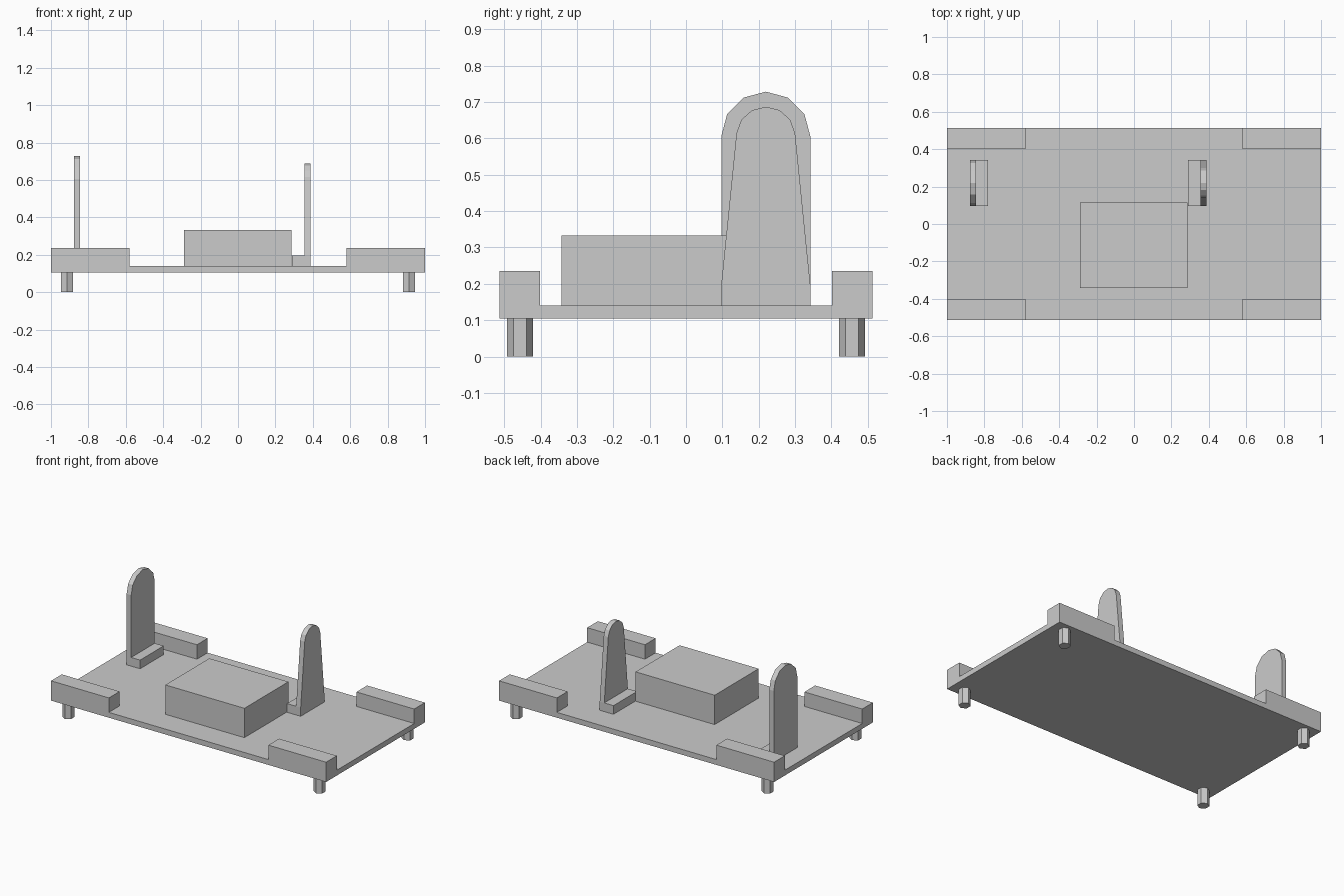
import bpy, bmesh
from math import sin, cos, pi, radians

cube = bpy.data.objects.get("Cube")
if cube:
    bpy.data.objects.remove(cube, do_unlink=True)

grey = bpy.data.materials.new("plain_grey")
grey.use_nodes = True
COLOUR = (0.6, 0.6, 0.6, 1)
grey.diffuse_color = COLOUR
grey.node_tree.nodes["Principled BSDF"].inputs["Base Color"].default_value = COLOUR

PLATE_BOTTOM, PLATE_TOP = 0.105, 0.14
HALF_DEPTH = 0.513


def prism(name, outline, offset):
    """Extrude a planar outline by the offset vector."""
    bm = bmesh.new()
    face = bm.faces.new([bm.verts.new(p) for p in outline])
    top = bmesh.ops.extrude_face_region(bm, geom=[face])["geom"]
    moved = [v for v in top if isinstance(v, bmesh.types.BMVert)]
    bmesh.ops.translate(bm, verts=moved, vec=offset)
    bmesh.ops.recalc_face_normals(bm, faces=bm.faces)
    mesh = bpy.data.meshes.new(name)
    bm.to_mesh(mesh)
    bm.free()
    mesh.materials.append(grey)
    obj = bpy.data.objects.new(name, mesh)
    bpy.context.collection.objects.link(obj)
    return obj


def box(name, x, y, z):
    outline = [(x[0], y[0], z[0]), (x[1], y[0], z[0]),
               (x[1], y[1], z[0]), (x[0], y[1], z[0])]
    return prism(name, outline, (0, 0, z[1] - z[0]))


def bracket(name, x, foot_x, radius, lean, shoulder):
    """L-shaped bracket: rounded upright plate with a low foot."""
    mid, half, arc_z = 0.2195, 0.1225, 0.606
    outline = [(x[0], mid + half, PLATE_TOP), (x[0], mid + half, shoulder)]
    for i in range(7):
        a = lean + (pi - 2 * lean) * i / 6
        outline.append((x[0], mid + radius * cos(a), arc_z + radius * sin(a)))
    outline += [(x[0], mid - half, shoulder), (x[0], mid - half, PLATE_TOP)]
    prism(name + "_upright", outline, (x[1] - x[0], 0, 0))
    box(name + "_foot", foot_x, (mid - half, mid + half), (PLATE_TOP, 0.197))


# Base plate and central block
box("base_plate", (-1, 1), (-HALF_DEPTH, HALF_DEPTH), (PLATE_BOTTOM, PLATE_TOP))
box("central_block", (-0.289, 0.286), (-0.342, 0.115), (PLATE_TOP, 0.333))

# Corner blocks and hexagonal legs
for sx, side in ((-1, "right"), (1, "left")):
    for sy, end in ((-1, "front"), (1, "back")):
        box(f"{end}_{side}_corner_block", sorted((sx * 0.58, sx)),
            sorted((sy * 0.402, sy * HALF_DEPTH)), (PLATE_TOP, 0.235))
        cx, cy, r = sx * 0.914, sy * 0.457, 0.036
        hexagon = [(cx + r * sin(radians(60 * i)), cy + r * cos(radians(60 * i)), 0)
                   for i in range(6)]
        prism(f"{end}_{side}_leg", hexagon, (0, 0, PLATE_BOTTOM))

# Upright brackets, one straight and one tapered
bracket("right_bracket", (-0.878, -0.845), (-0.845, -0.78), 0.1225, 0, 0.4)
bracket("left_bracket", (0.355, 0.388), (0.288, 0.355), 0.081, radians(6), 0.197)
